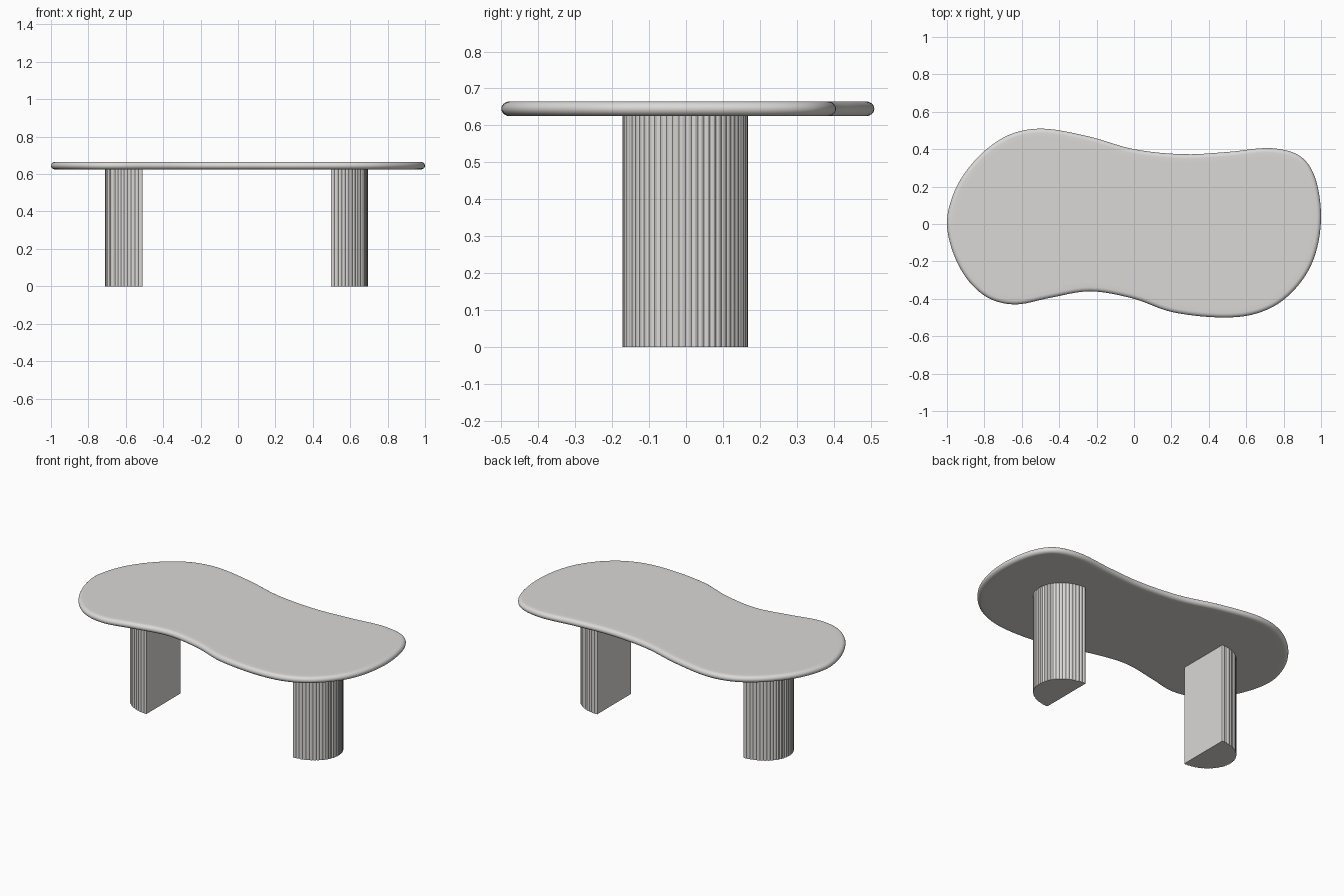
import bpy, bmesh, math
from mathutils import Vector

if "Cube" in bpy.data.objects:
    bpy.data.objects.remove(bpy.data.objects["Cube"])

stone = bpy.data.materials.new("warm light grey")
stone.diffuse_color = (0.70, 0.69, 0.67, 1)
stone.use_nodes = True
stone.node_tree.nodes["Principled BSDF"].inputs["Base Color"].default_value = stone.diffuse_color


def loft(name, rings, angle):
    """Skin a stack of closed rings (bottom to top) and cap both ends."""
    bm = bmesh.new()
    loops = [[bm.verts.new(p) for p in ring] for ring in rings]
    n = len(loops[0])
    for a, b in zip(loops, loops[1:]):
        for i in range(n):
            j = (i + 1) % n
            bm.faces.new((a[i], a[j], b[j], b[i]))
    bm.faces.new(loops[0][::-1])
    bm.faces.new(loops[-1])
    mesh = bpy.data.meshes.new(name)
    bm.to_mesh(mesh)
    bm.free()
    mesh.materials.append(stone)
    obj = bpy.data.objects.new(name, mesh)
    bpy.context.collection.objects.link(obj)
    bpy.ops.object.select_all(action='DESELECT')
    obj.select_set(True)
    bpy.context.view_layer.objects.active = obj
    bpy.ops.object.shade_smooth_by_angle(angle=math.radians(angle))
    return obj


def closed_spline(pts, steps):
    """Closed Catmull-Rom curve (centripetal) through the points."""
    out, n = [], len(pts)
    for i in range(n):
        p = [Vector(pts[(i + k) % n]) for k in (-1, 0, 1, 2)]
        t = [0.0]
        for a, b in zip(p, p[1:]):
            t.append(t[-1] + (b - a).length ** 0.5)
        for s in range(steps):
            u = t[1] + (t[2] - t[1]) * s / steps
            mix = lambda a, b, i, j: a * ((t[j] - u) / (t[j] - t[i])) + b * ((u - t[i]) / (t[j] - t[i]))
            a1, a2, a3 = (mix(p[k], p[k + 1], k, k + 1) for k in range(3))
            out.append(mix(mix(a1, a2, 0, 2), mix(a2, a3, 1, 3), 1, 2))
    return out


# Table top: freeform outline, counter-clockwise, with a fully rounded rim
outline = closed_spline([
    (1.0, 0.05), (0.96, 0.27), (0.885, 0.365), (0.74, 0.405), (0.5, 0.385),
    (0.27, 0.373), (0.0, 0.40), (-0.25, 0.47), (-0.5, 0.51), (-0.66, 0.48),
    (-0.8, 0.39), (-0.92, 0.25), (-0.98, 0.12), (-1.0, 0.0), (-0.965, -0.16),
    (-0.88, -0.31), (-0.77, -0.4), (-0.635, -0.43), (-0.45, -0.395),
    (-0.235, -0.36), (0.0, -0.4), (0.2, -0.47), (0.49, -0.5), (0.65, -0.48),
    (0.78, -0.42), (0.9, -0.3), (0.97, -0.16)], 6)
count = len(outline)
normals = []
for i in range(count):
    d = (outline[(i + 1) % count] - outline[i - 1]).normalized()
    normals.append(Vector((d.y, -d.x)))

R, MID = 0.02, 0.645
profile = [(0.05, MID - R)]
for k in range(13):
    a = -math.pi / 2 + math.pi * k / 12
    profile.append((R * 1.15 * (1 - math.cos(a)), MID + R * math.sin(a)))
profile.append((0.05, MID + R))
loft("table_top", [[(p.x - m.x * off, p.y - m.y * off, z)
                    for p, m in zip(outline, normals)] for off, z in profile], 40)

# Legs: half-oval columns, reeded on the outer curve, flat on the inner side
REEDS, SEG, DEPTH = 30, 4, 0.004


def leg(name, flat_x, side):
    ring = []
    for i in range(REEDS * SEG + 1):
        a = -math.pi / 2 + math.pi * i / (REEDS * SEG)
        bump = DEPTH * (abs(math.sin(math.pi * i / SEG)) - 1)
        ring.append((flat_x + side * (0.2 + bump) * math.cos(a),
                     -0.002 + side * (0.17 + bump) * math.sin(a)))
    loft(name, [[(x, y, z) for x, y in ring] for z in (0.0, 0.63)], 30)


leg("left_leg", -0.511, -1)
leg("right_leg", 0.496, 1)
